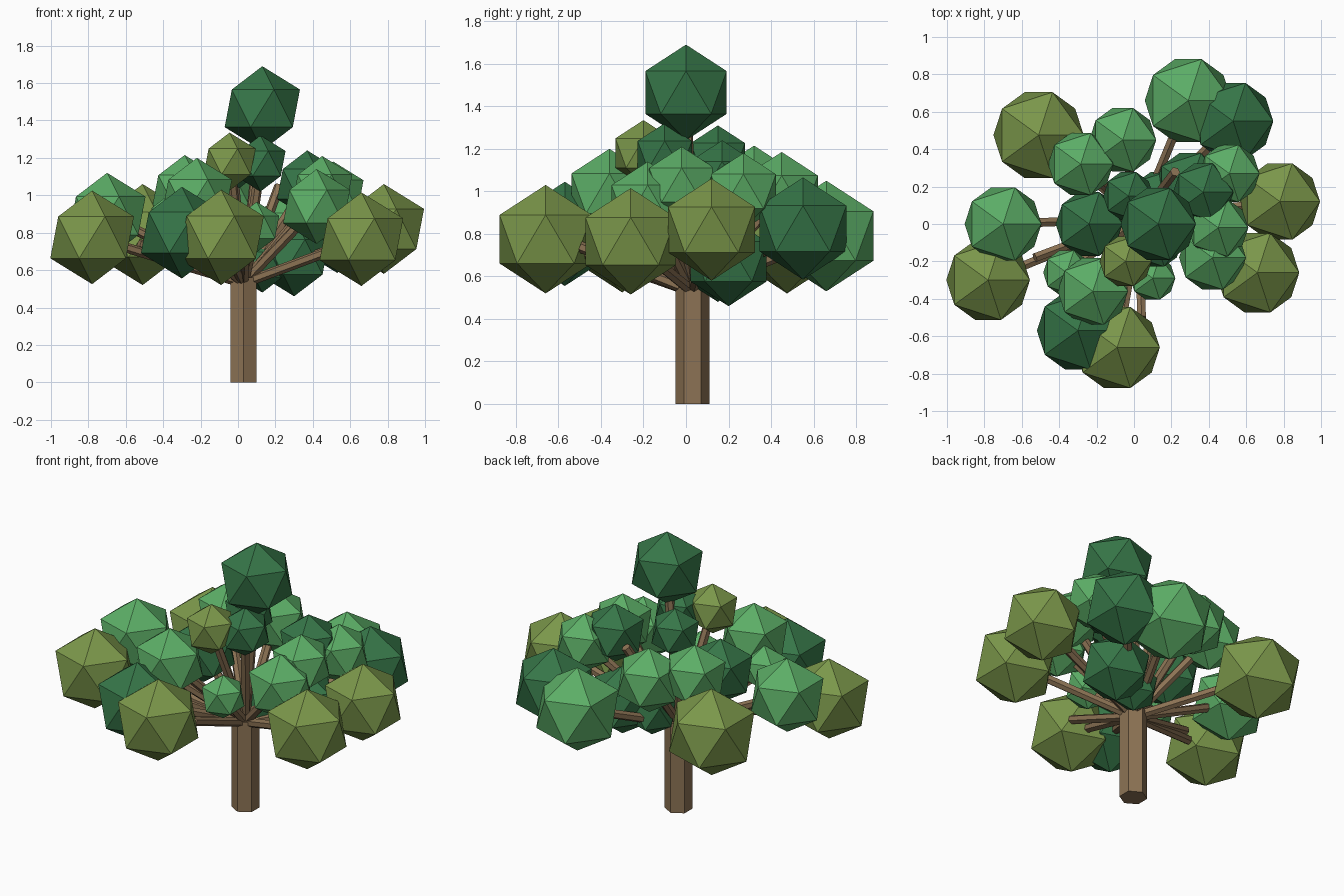
import bpy
import bmesh
from math import radians
from mathutils import Matrix, Vector

cube = bpy.data.objects.get("Cube")
if cube:
    bpy.data.objects.remove(cube, do_unlink=True)


def make_material(name, srgb):
    """Flat colour given in sRGB and stored as linear."""
    linear = [((c + 0.055) / 1.055) ** 2.4 for c in srgb] + [1.0]
    mat = bpy.data.materials.new(name)
    mat.use_nodes = True
    mat.diffuse_color = linear
    shader = next(n for n in mat.node_tree.nodes if n.type == "BSDF_PRINCIPLED")
    shader.inputs["Base Color"].default_value = linear
    shader.inputs["Roughness"].default_value = 0.9
    return mat


bark = make_material("bark_brown", (0.55, 0.45, 0.33))
leaf_materials = {
    "dark": make_material("dark_green", (0.21, 0.46, 0.28)),
    "light": make_material("light_green", (0.36, 0.68, 0.40)),
    "olive": make_material("olive_green", (0.48, 0.59, 0.29)),
}


def add_object(name, bm, mat):
    mesh = bpy.data.meshes.new(name)
    bm.to_mesh(mesh)
    bm.free()
    mesh.materials.append(mat)
    obj = bpy.data.objects.new(name, mesh)
    bpy.context.scene.collection.objects.link(obj)
    return obj


def add_limb(name, start, end, radius):
    """Hexagonal prism running from start to end."""
    start, end = Vector(start), Vector(end)
    axis = end - start
    turn = axis.to_track_quat("Z", "Y").to_matrix().to_4x4()
    bm = bmesh.new()
    bmesh.ops.create_cone(
        bm, cap_ends=True, segments=6, radius1=radius, radius2=radius,
        depth=axis.length,
        matrix=Matrix.Translation((start + end) / 2) @ turn @ Matrix.Rotation(radians(0), 4, "Z"))
    return add_object(name, bm, bark)


def add_clump(name, centre, radius, mat):
    """Faceted twenty-sided leaf ball."""
    bm = bmesh.new()
    bmesh.ops.create_icosphere(bm, subdivisions=1, radius=radius,
                               matrix=Matrix.Translation(centre))
    return add_object(name, bm, mat)


# Trunk
TRUNK_X = TRUNK_Y = 0.03
add_limb("trunk", (TRUNK_X, TRUNK_Y, 0), (TRUNK_X, TRUNK_Y, 0.56), 0.08)

# Leaf clumps by colour: x, y, z, radius
clumps = {
    "dark": [
        (0.13, 0, 1.465, 0.225),
        (0.53, 0.55, 0.825, 0.24),
        (0.37, 0.17, 1.06, 0.18),
        (-0.24, 0, 0.92, 0.2),
        (0.3, 0.2, 0.67, 0.21),
        (0.13, 0.15, 0.63, 0.15),
        (-0.03, 0.15, 1.16, 0.15),
        (0.12, -0.1, 1.17, 0.15),
        (-0.3, -0.57, 0.8, 0.245),
    ],
    "light": [
        (-0.7, 0, 0.89, 0.23),
        (-0.06, 0.45, 0.985, 0.2),
        (-0.285, 0.32, 1.02, 0.195),
        (-0.22, -0.36, 0.99, 0.21),
        (0.51, 0.27, 1.0, 0.18),
        (0.45, -0.02, 1.03, 0.18),
        (0.42, -0.18, 0.94, 0.2),
        (0.29, 0.66, 0.79, 0.26),
        (0.1, -0.29, 0.83, 0.135),
        (-0.36, -0.26, 0.87, 0.14),
    ],
    "olive": [
        (-0.78, -0.3, 0.775, 0.25),
        (-0.51, 0.475, 0.79, 0.27),
        (0.66, -0.26, 0.765, 0.25),
        (0.78, 0.12, 0.82, 0.24),
        (-0.045, -0.2, 1.18, 0.155),
        (-0.09, -0.66, 0.775, 0.255),
    ],
}

# Each clump sits on the end of its own branch
fork = Vector((TRUNK_X, TRUNK_Y, 0.53))
for shade, places in clumps.items():
    for i, (x, y, z, radius) in enumerate(places, 1):
        centre = Vector((x, y, z))
        add_clump(f"{shade}_leaf_clump_{i}", centre, radius, leaf_materials[shade])
        add_limb(f"{shade}_clump_branch_{i}", fork, centre, 0.027)

# Bare branches
bare_tips = [(-0.53, -0.18, 0.74), (0.04, -0.5, 0.74), (0.22, 0.28, 1.05)]
for i, tip in enumerate(bare_tips, 1):
    add_limb(f"bare_branch_{i}", fork, tip, 0.027)
